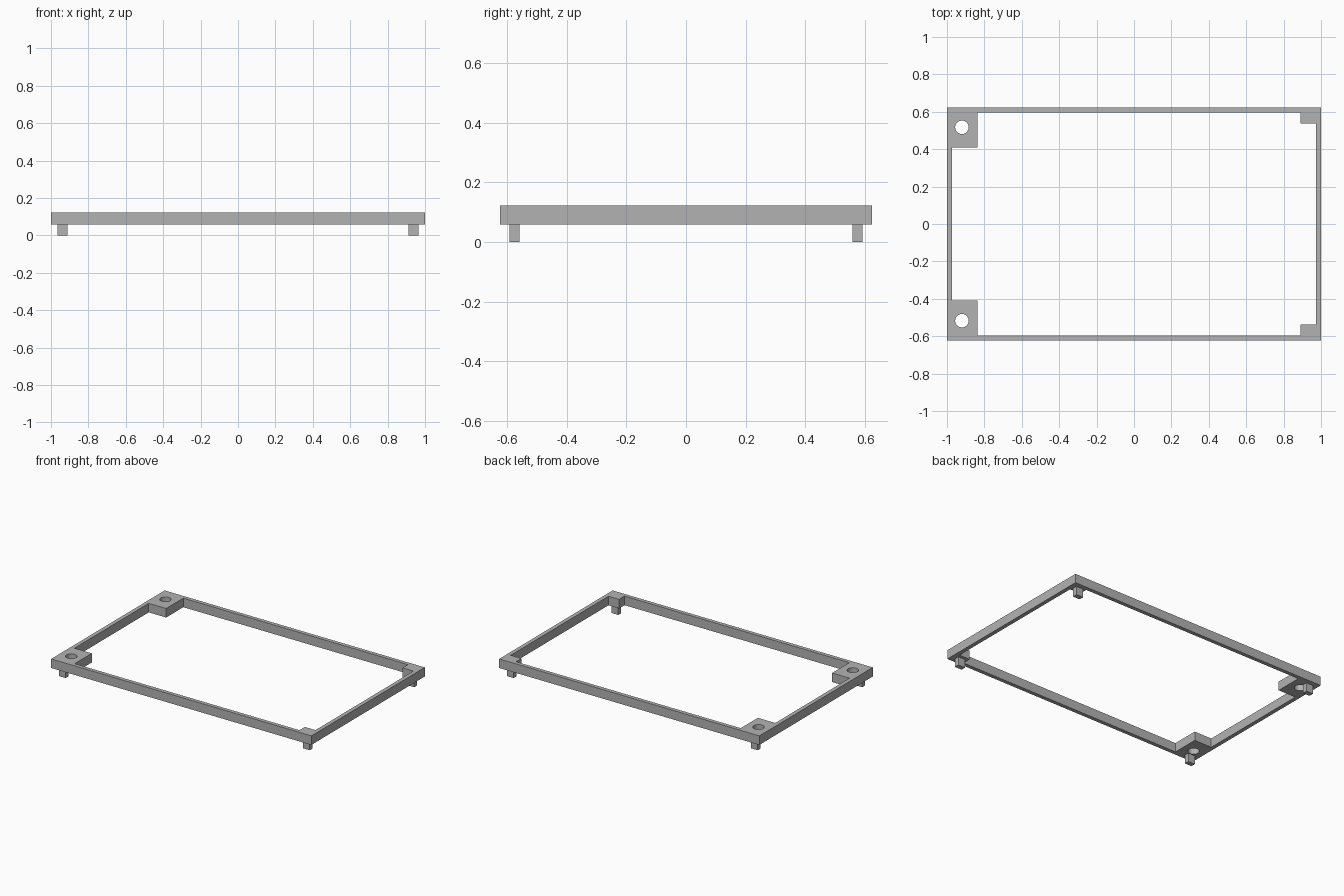
import bpy
import bmesh
import math

if "Cube" in bpy.data.objects:
    bpy.data.objects.remove(bpy.data.objects["Cube"])

grey = bpy.data.materials.new("mid grey")
grey.diffuse_color = (0.45, 0.45, 0.45, 1)
grey.use_nodes = True
grey.node_tree.nodes["Principled BSDF"].inputs["Base Color"].default_value = grey.diffuse_color

Z_LOW, Z_TOP = 0.059, 0.122      # frame underside and top
OX, OY = 1.0, 0.623              # outer half sizes
IX, IY = 0.972, 0.596            # inner half sizes
LX, LY = -0.838, 0.408           # left corner lugs
RX, RY = 0.89, 0.537             # right corner pads


def add_loop(curve, points):
    s = curve.splines.new('POLY')
    s.points.add(len(points) - 1)
    for p, (x, y) in zip(s.points, points):
        p.co = (x, y, 0, 1)
    s.use_cyclic_u = True
    s.use_smooth = False


# Frame profile: outer rectangle, stepped opening and two screw holes
curve = bpy.data.curves.new("frame_profile", 'CURVE')
curve.dimensions = '2D'
curve.fill_mode = 'BOTH'
curve.extrude = (Z_TOP - Z_LOW) / 2
add_loop(curve, [(-OX, -OY), (OX, -OY), (OX, OY), (-OX, OY)])
half = [(-IX, LY), (LX, LY), (LX, IY), (RX, IY), (RX, RY), (IX, RY)]
add_loop(curve, half + [(x, -y) for x, y in reversed(half)])
for side in (-1, 1):
    add_loop(curve, [(-0.92 + 0.036 * math.cos(a), side * 0.517 + 0.036 * math.sin(a))
                     for a in (math.tau * i / 32 for i in range(32))])

# Extruded frame as a clean mesh
frame = bpy.data.objects.new("frame", curve)
bpy.context.collection.objects.link(frame)
frame.location.z = (Z_LOW + Z_TOP) / 2
bpy.context.view_layer.objects.active = frame
frame.select_set(True)
bpy.ops.object.convert(target='MESH')
frame = bpy.context.object
bm = bmesh.new()
bm.from_mesh(frame.data)
bmesh.ops.remove_doubles(bm, verts=bm.verts, dist=1e-5)
bmesh.ops.recalc_face_normals(bm, faces=bm.faces)
bm.to_mesh(frame.data)
bm.free()
frame.data.materials.clear()
frame.data.materials.append(grey)
bpy.ops.object.shade_smooth_by_angle(angle=math.radians(30))

# Locating pegs under the four corners
for xn, sx in (("left", -1), ("right", 1)):
    for yn, sy in (("front", -1), ("back", 1)):
        bpy.ops.mesh.primitive_cube_add(size=1, location=(sx * 0.938, sy * 0.574, 0.03))
        peg = bpy.context.object
        peg.name = f"peg_{yn}_{xn}"
        peg.scale = (0.053, 0.033, 0.06)
        peg.data.materials.append(grey)
